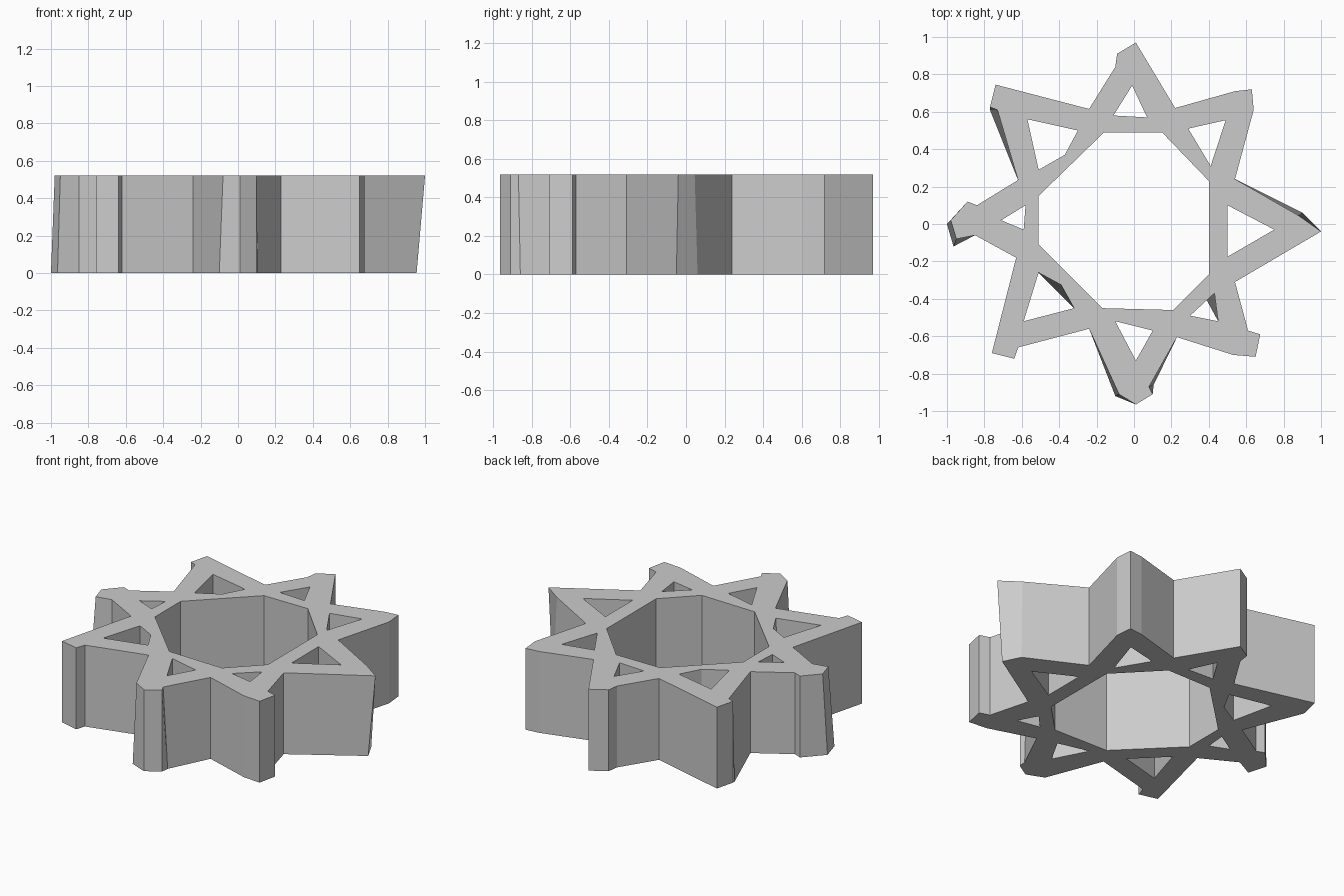
import bpy
import bmesh

HEIGHT = 0.52

# Star outline, counter-clockwise, one point of the star per line
OUTLINE = [
    (1.0, -0.04), (0.88, 0.045), (0.54, 0.24),
    (0.64, 0.61), (0.63, 0.72), (0.54, 0.71), (0.22, 0.62),
    (0.01, 0.97), (-0.09, 0.91), (-0.10, 0.84), (-0.24, 0.615),
    (-0.74, 0.745), (-0.77, 0.625), (-0.73, 0.61), (-0.62, 0.235),
    (-0.84, 0.10), (-0.89, 0.12), (-0.98, 0.02), (-0.95, -0.08), (-0.85, -0.06), (-0.63, -0.18),
    (-0.76, -0.69), (-0.64, -0.72), (-0.62, -0.66), (-0.24, -0.56),
    (-0.08, -0.91), (0.01, -0.965), (0.10, -0.91), (0.08, -0.87), (0.23, -0.605),
    (0.53, -0.70), (0.65, -0.71), (0.675, -0.59), (0.61, -0.57), (0.54, -0.31),
]

# Central octagonal opening
CENTRE = [(0.40, 0.23), (0.15, 0.49), (-0.16, 0.49), (-0.51, 0.15),
          (-0.51, -0.11), (-0.17, -0.45), (0.21, -0.46), (0.40, -0.27)]

# Small openings inside the points of the star
WINDOWS = [
    [(0.50, 0.10), (0.75, -0.03), (0.50, -0.175)],
    [(0.29, 0.51), (0.49, 0.555), (0.41, 0.31)],
    [(-0.11, 0.58), (-0.01, 0.74), (0.07, 0.57)],
    [(-0.30, 0.50), (-0.57, 0.56), (-0.51, 0.29), (-0.37, 0.37)],
    [(-0.58, 0.10), (-0.71, 0.02), (-0.59, -0.03)],
    [(-0.51, -0.26), (-0.59, -0.52), (-0.32, -0.45), (-0.39, -0.325)],
    [(-0.10, -0.52), (0.10, -0.57), (0.01, -0.73)],
    [(0.43, -0.37), (0.45, -0.52), (0.30, -0.49)],
]

# Corners that lean: top position -> bottom position
LEAN = {
    (1.0, -0.04): (0.955, -0.05), (0.88, 0.045): (0.90, 0.06),
    (-0.73, 0.61): (-0.77, 0.61),
    (-0.98, 0.02): (-1.0, 0.0), (-0.95, -0.08): (-0.965, -0.12),
    (-0.08, -0.91): (-0.10, -0.92), (0.08, -0.87): (0.105, -0.86),
    (-0.39, -0.325): (-0.415, -0.357), (0.43, -0.37): (0.385, -0.40),
}

grey = bpy.data.materials.new("plain_grey")
grey.diffuse_color = (0.6, 0.6, 0.6, 1.0)

bm = bmesh.new()
lower = {}
rim = []
walls = []
for loop in [OUTLINE, CENTRE] + WINDOWS:
    top = [bm.verts.new((x, y, HEIGHT)) for x, y in loop]
    for v, p in zip(top, loop):
        lower[v] = bm.verts.new((*LEAN.get(p, p), 0.0))
    for a, b in zip(top, top[1:] + top[:1]):
        rim.append(bm.edges.new((a, b)))
        walls.append((a, b))

# Top face with openings, then the matching underside
bmesh.ops.triangle_fill(bm, edges=rim, use_beauty=True, normal=(0, 0, 1))
for f in list(bm.faces):
    bm.faces.new([lower[v] for v in reversed(f.verts)])

# Side walls, outside and in the openings
for a, b in walls:
    bm.faces.new((a, lower[a], lower[b], b))
bmesh.ops.recalc_face_normals(bm, faces=bm.faces[:])

mesh = bpy.data.meshes.new("star_ring")
bm.to_mesh(mesh)
bm.free()
mesh.materials.append(grey)
bpy.context.collection.objects.link(bpy.data.objects.new("star_ring", mesh))
